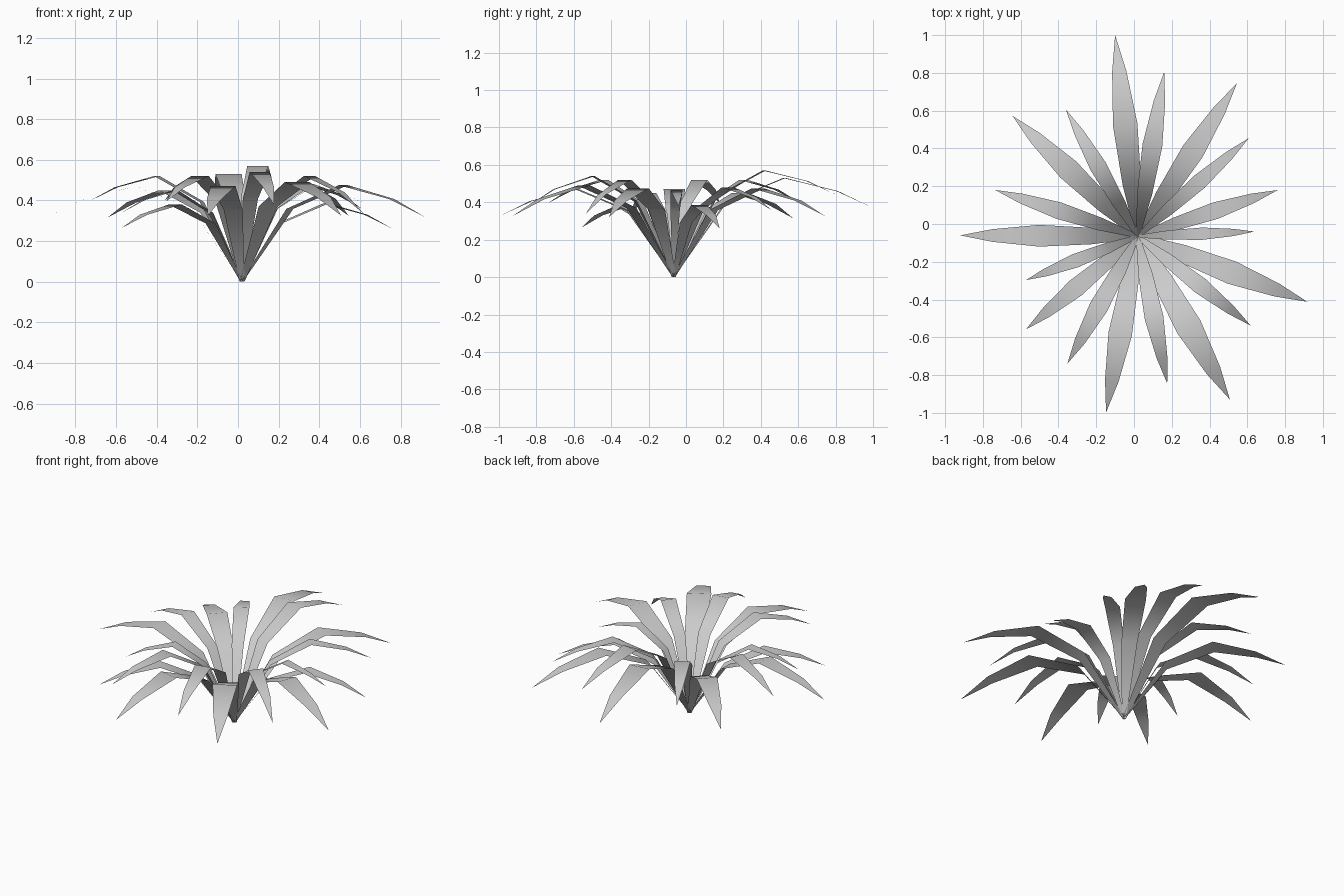
import bpy
from mathutils import Vector

cube = bpy.data.objects.get("Cube")
if cube:
    bpy.data.objects.remove(cube, do_unlink=True)

# One plain grey for the whole plant
grey = bpy.data.materials.new("leaf grey")
grey.use_nodes = True
grey.diffuse_color = (0.6, 0.6, 0.6, 1)
grey.node_tree.nodes["Principled BSDF"].inputs["Base Color"].default_value = (0.6, 0.6, 0.6, 1)

ROOT = Vector((0.02, -0.065, 0.0))


def make_leaf(name, tip_x, tip_y, tip_z, peak_z, width):
    """Flat-section blade that rises steeply, arches over and tapers to a point."""
    reach = Vector((tip_x, tip_y, 0)) - Vector((ROOT.x, ROOT.y, 0))
    side = Vector((-reach.y, reach.x, 0)).normalized()
    # distance along the reach, height, share of the full width
    stations = [
        (0.0, 0.0, 0.2),
        (0.262, peak_z * 0.755, 0.76),
        (0.555, peak_z, 1.0),
        (0.82, tip_z + 0.56 * (peak_z - tip_z), 0.58),
    ]
    verts = []
    for along, height, share in stations:
        centre = ROOT + reach * along + Vector((0, 0, height))
        half = side * width * share / 2
        verts += [centre - half, centre + half]
    verts.append(Vector((tip_x, tip_y, tip_z)))
    faces = [(i, i + 2, i + 3, i + 1) for i in (0, 2, 4)] + [(6, 8, 7)]
    mesh = bpy.data.meshes.new(name)
    mesh.from_pydata(verts, [], faces)
    mesh.materials.append(grey)
    mesh.shade_smooth()
    leaf = bpy.data.objects.new(name, mesh)
    bpy.context.collection.objects.link(leaf)


# Leaves clockwise from the back: tip x, y, z, peak height, width
LEAVES = [
    (-0.10, 1.00, 0.37, 0.53, 0.13),
    (0.16, 0.805, 0.44, 0.57, 0.105),
    (0.545, 0.745, 0.325, 0.475, 0.12),
    (0.608, 0.455, 0.36, 0.48, 0.085),
    (0.762, 0.18, 0.26, 0.385, 0.09),
    (0.638, -0.04, 0.38, 0.465, 0.065),
    (0.918, -0.412, 0.32, 0.475, 0.125),
    (0.618, -0.538, 0.335, 0.52, 0.09),
    (0.508, -0.93, 0.325, 0.49, 0.14),
    (0.176, -0.845, 0.38, 0.54, 0.10),
    (-0.148, -0.998, 0.325, 0.47, 0.125),
    (-0.353, -0.74, 0.395, 0.52, 0.10),
    (-0.572, -0.558, 0.265, 0.38, 0.10),
    (-0.572, -0.297, 0.34, 0.45, 0.075),
    (-0.92, -0.06, 0.33, 0.47, 0.115),
    (-0.735, 0.18, 0.395, 0.52, 0.09),
    (-0.643, 0.572, 0.315, 0.45, 0.12),
    (-0.36, 0.605, 0.40, 0.52, 0.09),
]
for number, values in enumerate(LEAVES, 1):
    make_leaf(f"leaf_{number:02d}", *values)
